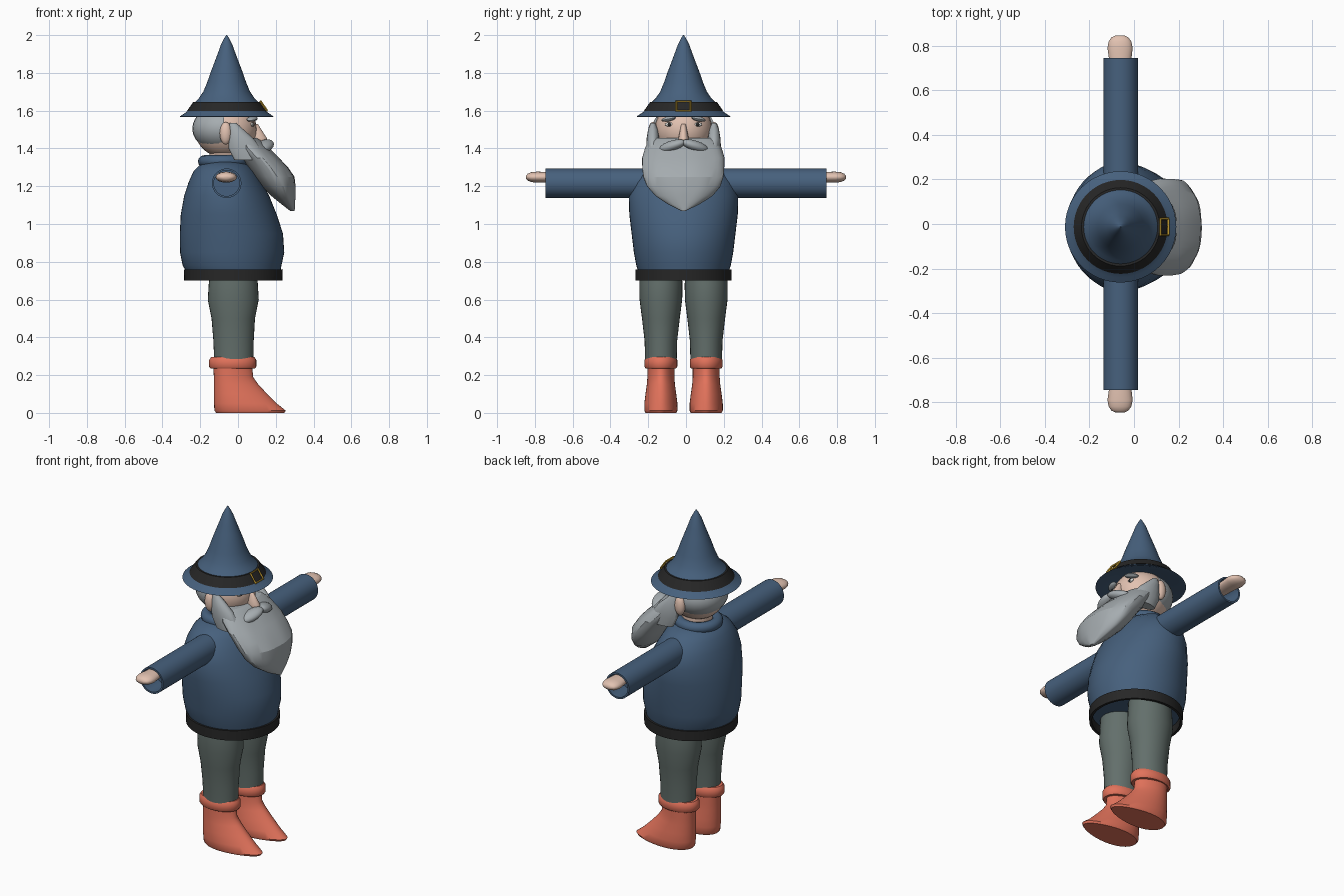
import bpy, bmesh, math
from mathutils import Matrix, Vector

if "Cube" in bpy.data.objects:
    bpy.data.objects.remove(bpy.data.objects["Cube"])

YC = -0.013   # the figure's mid-plane


def material(name, rgb):
    m = bpy.data.materials.new(name)
    m.diffuse_color = (*rgb, 1)
    m.use_nodes = True
    m.node_tree.nodes["Principled BSDF"].inputs["Base Color"].default_value = m.diffuse_color
    return m


BLUE = material("blue cloth", (0.062, 0.118, 0.205))
DARK = material("dark trim", (0.02, 0.02, 0.02))
HAIR = material("grey hair", (0.38, 0.415, 0.435))
SKIN = material("skin", (0.76, 0.54, 0.44))
RED = material("red boots", (0.76, 0.17, 0.105))
PANTS = material("grey green trousers", (0.125, 0.16, 0.148))
GOLD = material("gold", (0.52, 0.32, 0.03))
WHITE = material("eye white", (0.75, 0.75, 0.72))


def finish(name, bm, mat, matrix, angle=40):
    bmesh.ops.transform(bm, matrix=matrix, verts=bm.verts)
    bmesh.ops.recalc_face_normals(bm, faces=bm.faces)
    mesh = bpy.data.meshes.new(name)
    bm.to_mesh(mesh)
    bm.free()
    mesh.materials.append(mat)
    ob = bpy.data.objects.new(name, mesh)
    bpy.context.collection.objects.link(ob)
    bpy.ops.object.select_all(action='DESELECT')
    ob.select_set(True)
    bpy.context.view_layer.objects.active = ob
    bpy.ops.object.shade_smooth_by_angle(angle=math.radians(angle))
    return ob


def loft(name, mat, rings, loc=(0, YC, 0), rot=None, n=40, egg=0, wave=0, closed=False, angle=40):
    """Stack oval rings given as (z, x_min, x_max, half_width_y)."""
    bm = bmesh.new()
    loops = []
    for z, x0, x1, hy in rings:
        loop = []
        for i in range(n):
            a = 2 * math.pi * i / n
            w = 1 + wave * (math.sin(7 * a + 14 * z) + 0.6 * math.sin(11 * a - 30 * z))
            c, s = math.cos(a), math.sin(a)
            loop.append(bm.verts.new(((x0 + x1) / 2 + (x1 - x0) / 2 * c * w,
                                      hy * s * (1 - egg * c) * w, z)))
        loops.append(loop)
    pairs = list(zip(loops, loops[1:]))
    if closed:
        pairs.append((loops[-1], loops[0]))
    for a, b in pairs:
        for i in range(n):
            j = (i + 1) % n
            bm.faces.new((a[i], a[j], b[j], b[i]))
    if not closed:
        bm.faces.new(loops[0])
        bm.faces.new(loops[-1])
    return finish(name, bm, mat, Matrix.Translation(loc) @ (rot or Matrix()), angle)


def lathe(name, mat, profile, **kw):
    return loft(name, mat, [(z, -r, r, r) for z, r in profile], **kw)


def blob(name, mat, loc, size, rot=None, cut_x=None, segs=28):
    """Ellipsoid, optionally keeping only the part behind world x = cut_x."""
    bm = bmesh.new()
    bmesh.ops.create_uvsphere(bm, u_segments=segs, v_segments=segs // 2, radius=1)
    m = Matrix.Translation(loc) @ (rot or Matrix()) @ Matrix.Diagonal((*size, 1))
    bmesh.ops.transform(bm, matrix=m, verts=bm.verts)
    if cut_x is not None:
        r = bmesh.ops.bisect_plane(bm, geom=bm.verts[:] + bm.edges[:] + bm.faces[:],
                                   plane_co=(cut_x, 0, 0), plane_no=(1, 0, 0), clear_outer=True)
        bmesh.ops.edgeloop_fill(bm, edges=[e for e in r["geom_cut"] if isinstance(e, bmesh.types.BMEdge)])
    return finish(name, bm, mat, Matrix())


def torus(name, mat, matrix, major, minor, n=40, k=12):
    bm = bmesh.new()
    ring = [[bm.verts.new(((major + minor * math.cos(2 * math.pi * j / k)) * math.cos(2 * math.pi * i / n),
                           (major + minor * math.cos(2 * math.pi * j / k)) * math.sin(2 * math.pi * i / n),
                           minor * math.sin(2 * math.pi * j / k))) for j in range(k)] for i in range(n)]
    for i in range(n):
        for j in range(k):
            a, b = ring[i], ring[(i + 1) % n]
            bm.faces.new((a[j], b[j], b[(j + 1) % k], a[(j + 1) % k]))
    return finish(name, bm, mat, matrix)


# Coat, hem and collar
loft("coat", BLUE, [(0.75, -0.275, 0.225, 0.24), (0.78, -0.293, 0.23, 0.25), (0.85, -0.307, 0.245, 0.263),
                    (0.95, -0.308, 0.238, 0.275), (1.05, -0.303, 0.205, 0.287), (1.15, -0.285, 0.165, 0.29),
                    (1.22, -0.262, 0.125, 0.27), (1.28, -0.235, 0.09, 0.225), (1.31, -0.205, 0.06, 0.185),
                    (1.33, -0.165, 0.02, 0.13)], n=48)
loft("hem", DARK, [(0.70, -0.27, 0.22, 0.24), (0.70, -0.285, 0.235, 0.255),
                   (0.76, -0.287, 0.237, 0.255), (0.76, -0.27, 0.22, 0.24)], n=48, closed=True)
torus("collar", BLUE, Matrix.Translation((-0.076, YC, 1.332)), 0.104, 0.032)

# Sleeves and hands
for side, s in (("left", 1), ("right", -1)):
    turn = Matrix.Rotation(-s * math.pi / 2, 4, 'X')
    lathe(side + "_sleeve", BLUE, [(0.12, 0.078), (0.745, 0.078), (0.745, 0.068), (0.62, 0.068)],
          loc=(-0.06, 0, 1.216), rot=turn)
    loft(side + "_hand", SKIN, [(0.60, -0.04, 0.04, 0.028), (0.74, -0.05, 0.05, 0.028),
                                (0.79, -0.057, 0.056, 0.029), (0.82, -0.052, 0.05, 0.026),
                                (0.838, -0.04, 0.037, 0.018), (0.847, -0.02, 0.018, 0.008)],
         loc=(-0.062, 0, 1.248), rot=turn, n=24, angle=60)

# Trousers and boots
for side, s in (("left", 1), ("right", -1)):
    at = (0, YC + s * 0.12, 0)
    loft(side + "_trouser_leg", PANTS, [(0.24, -0.125, 0.08, 0.083), (0.38, -0.13, 0.083, 0.086),
                                        (0.5, -0.14, 0.09, 0.1), (0.6, -0.16, 0.11, 0.113),
                                        (0.68, -0.155, 0.105, 0.114), (0.77, -0.145, 0.1, 0.11)], loc=at, n=32)
    loft(side + "_boot", RED, [(0.0, -0.115, 0.245, 0.08), (0.012, -0.125, 0.253, 0.086),
                               (0.05, -0.127, 0.205, 0.086), (0.1, -0.128, 0.155, 0.08),
                               (0.15, -0.128, 0.108, 0.073), (0.19, -0.128, 0.08, 0.07),
                               (0.25, -0.13, 0.075, 0.07)], loc=at, n=36, egg=0.2)
    loft(side + "_boot_cuff", RED, [(0.235, -0.145, 0.09, 0.08), (0.245, -0.153, 0.097, 0.087),
                                    (0.28, -0.153, 0.097, 0.087), (0.295, -0.143, 0.087, 0.078)], loc=at, n=32)

# Head, neck, ears and nose
lathe("neck", SKIN, [(1.3, 0.085), (1.45, 0.085)], loc=(-0.065, YC, 0))
blob("head", SKIN, (-0.065, YC, 1.5), (0.165, 0.152, 0.15))
blob("back_hair", HAIR, (-0.08, YC, 1.505), (0.162, 0.166, 0.125), cut_x=-0.075)
loft("nose", SKIN, [(1.42, 0.11, 0.14, 0.014), (1.435, 0.07, 0.155, 0.026), (1.455, 0.07, 0.153, 0.027),
                    (1.49, 0.06, 0.13, 0.02), (1.53, 0.05, 0.105, 0.014)], n=16, angle=60)
for side, s in (("left", 1), ("right", -1)):
    blob(side + "_ear", SKIN, (-0.065, YC + s * 0.163, 1.48), (0.032, 0.026, 0.06), segs=20)
    blob(side + "_eye", WHITE, (0.076, YC + s * 0.075, 1.527), (0.008, 0.024, 0.011), segs=16)
    blob(side + "_pupil", DARK, (0.081, YC + s * 0.075, 1.527), (0.006, 0.01, 0.01), segs=12)
    blob(side + "_eyebrow", HAIR, (0.075, YC + s * 0.08, 1.556), (0.024, 0.042, 0.013),
         Matrix.Rotation(-s * 0.2, 4, 'X') @ Matrix.Rotation(s * 0.5, 4, 'Z'), segs=16)

# Beard, sideburns and moustache
loft("beard", HAIR, [(1.07, 0.275, 0.3, 0.012), (1.105, 0.23, 0.302, 0.085), (1.15, 0.175, 0.304, 0.152),
                     (1.20, 0.125, 0.305, 0.195), (1.25, 0.085, 0.3, 0.212), (1.30, 0.05, 0.265, 0.216),
                     (1.35, 0.015, 0.218, 0.218), (1.40, -0.03, 0.165, 0.203), (1.44, -0.04, 0.125, 0.185),
                     (1.455, -0.04, 0.1, 0.165)], n=44, wave=0.012, angle=25)
for side, s in (("left", 1), ("right", -1)):
    loft(side + "_sideburn", HAIR, [(1.34, -0.02, 0.13, 0.03), (1.40, -0.05, 0.12, 0.036),
                                    (1.45, -0.052, 0.085, 0.034), (1.50, -0.05, 0.03, 0.026),
                                    (1.535, -0.045, -0.01, 0.012)],
         loc=(0, YC + s * 0.162, 0), n=16, angle=30)
    blob(side + "_moustache", HAIR, (0.143, YC + s * 0.062, 1.413), (0.042, 0.078, 0.028),
         Matrix.Rotation(-s * 0.32, 4, 'X') @ Matrix.Rotation(s * 0.35, 4, 'Z'), segs=20)

# Hat, band and buckle
lathe("hat", BLUE, [(1.60, 0.15), (1.567, 0.238), (1.568, 0.25), (1.583, 0.228), (1.60, 0.203),
                    (1.645, 0.168), (1.665, 0.148), (1.70, 0.124), (1.75, 0.103), (1.80, 0.086),
                    (1.85, 0.067), (1.90, 0.048), (1.95, 0.03), (1.985, 0.012), (2.0, 0.002)],
      loc=(-0.06, YC, 0), n=48)
lathe("hat_band", DARK, [(1.597, 0.195), (1.597, 0.211), (1.647, 0.176), (1.647, 0.16)],
      loc=(-0.06, YC, 0), n=48, closed=True)
torus("buckle", GOLD, Matrix.Translation((0.136, YC, 1.625)) @ Matrix.Rotation(math.radians(55), 4, 'Y')
      @ Matrix.Diagonal((1, 1.2, 1, 1)) @ Matrix.Rotation(math.pi / 4, 4, 'Z'), 0.043, 0.006, 4, 4)
